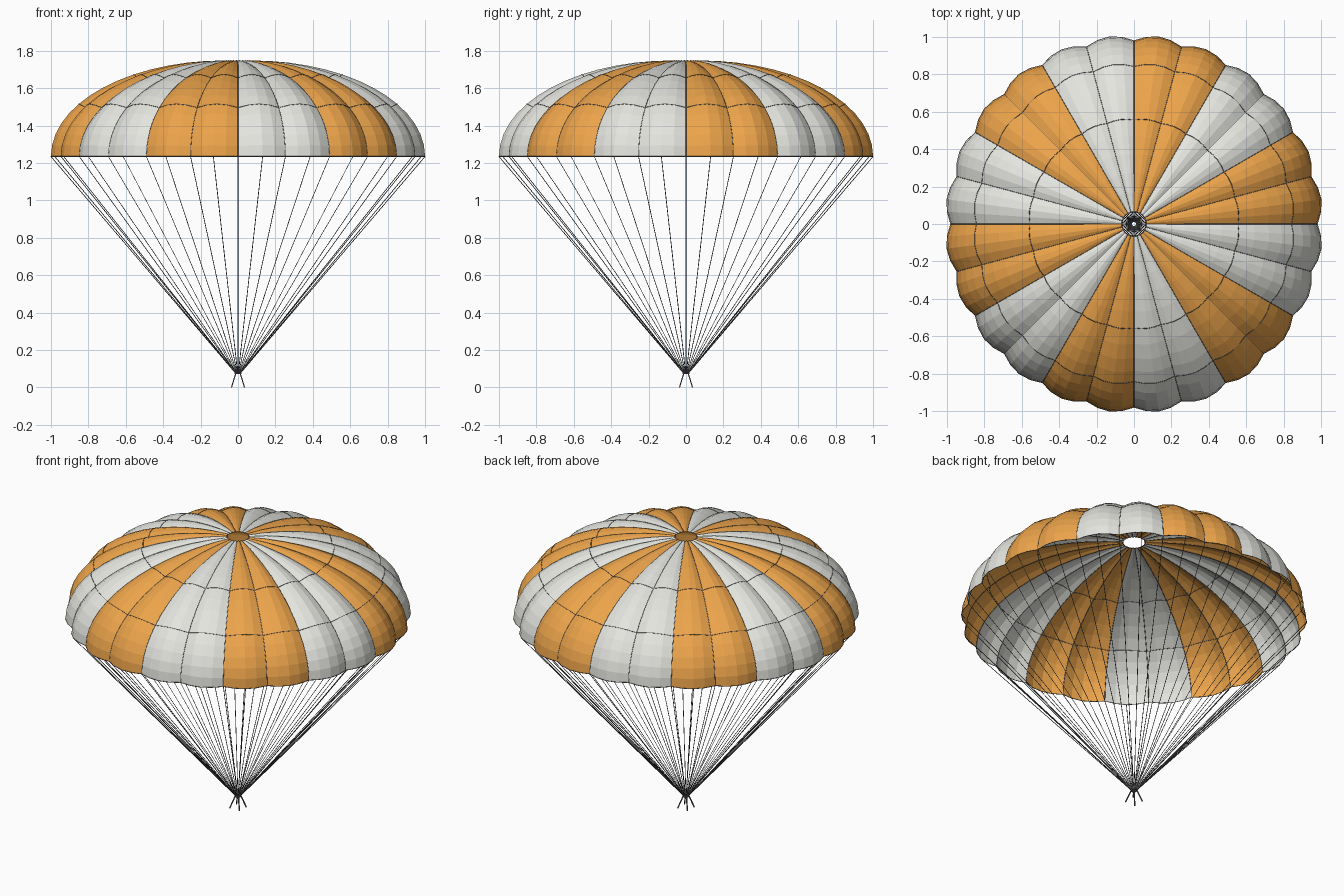
import bpy, bmesh
from math import sin, cos, pi, radians, hypot
from mathutils import Vector

if "Cube" in bpy.data.objects:
    bpy.data.objects.remove(bpy.data.objects["Cube"])

GORES, SUB, LEVELS = 24, 4, 14
A, B, RIM_Z = 0.98, 0.51, 1.235      # canopy half-ellipse
T0, T1 = 0.0, pi / 2 - 0.066         # rim to vent
BULGE = 0.029


def material(name, rgb):
    m = bpy.data.materials.new(name)
    m.diffuse_color = (*rgb, 1)
    m.use_nodes = True
    m.node_tree.nodes["Principled BSDF"].inputs["Base Color"].default_value = m.diffuse_color
    return m


orange = material("orange", (0.84, 0.37, 0.07))
pale = material("pale", (0.78, 0.78, 0.74))
dark = material("dark", (0.12, 0.12, 0.12))


def canopy_point(t, ang, lift=0.0):
    """Point on the canopy; gores puff outward along the normal."""
    r, z = A * cos(t), RIM_Z + B * sin(t)
    nr, nz = B * cos(t), A * sin(t)
    n = hypot(nr, nz)
    k = BULGE * cos(t) ** 0.7 * abs(sin(ang * GORES / 2)) + lift
    r, z = r + k * nr / n, z + k * nz / n
    return Vector((r * cos(ang), r * sin(ang), z))


def cords(name, paths, radius, cyclic=False):
    cu = bpy.data.curves.new(name, 'CURVE')
    cu.dimensions = '3D'
    cu.bevel_depth = radius
    cu.bevel_resolution = 0
    cu.use_fill_caps = True
    for path in paths:
        s = cu.splines.new('POLY')
        s.points.add(len(path) - 1)
        for p, co in zip(s.points, path):
            p.co = (*co, 1)
        s.use_cyclic_u = cyclic
    cu.materials.append(dark)
    ob = bpy.data.objects.new(name, cu)
    bpy.context.collection.objects.link(ob)
    return ob


# Canopy: scalloped dome with pairs of gores in alternating colours
N = GORES * SUB
bm = bmesh.new()
levels = [T0 + (T1 - T0) * j / LEVELS for j in range(LEVELS + 1)]
angles = [2 * pi * i / N for i in range(N)]
rows = [[bm.verts.new(canopy_point(t, a)) for a in angles] for t in levels]
for lo, hi in zip(rows, rows[1:]):
    for i in range(N):
        k = (i + 1) % N
        f = bm.faces.new((lo[i], lo[k], hi[k], hi[i]))
        f.material_index = (i // (2 * SUB)) % 2
me = bpy.data.meshes.new("canopy")
bm.to_mesh(me)
bm.free()
me.materials.append(orange)
me.materials.append(pale)
bpy.context.collection.objects.link(bpy.data.objects.new("canopy", me))

# Radial seams between gores
cords("radial_seams", [[canopy_point(t, 2 * pi * g / GORES) for t in levels]
                       for g in range(GORES)], 0.002)

# Reinforcing hoops, hem and vent edge
cords("hoop_tapes", [[canopy_point(t, a) for a in angles]
                     for t in (levels[5], levels[9], T0, T1)], 0.002, True)

# Suspension lines from the rim to the gathering point
cords("suspension_lines",
      [[canopy_point(0, a), (0.012 * cos(a), 0.012 * sin(a), 0.075)]
       for a in (pi * g / GORES for g in range(2 * GORES))], 0.002)

# Gathering ring and four splayed risers
cords("gathering_ring", [[(0.017 * cos(i * pi / 6), 0.017 * sin(i * pi / 6), 0.075)
                          for i in range(12)]], 0.004, True)
cords("risers", [[(0.012 * x, 0.012 * y, 0.075), (0.035 * x, 0.035 * y, 0.0)]
                 for x in (-1, 1) for y in (-1, 1)], 0.004)
